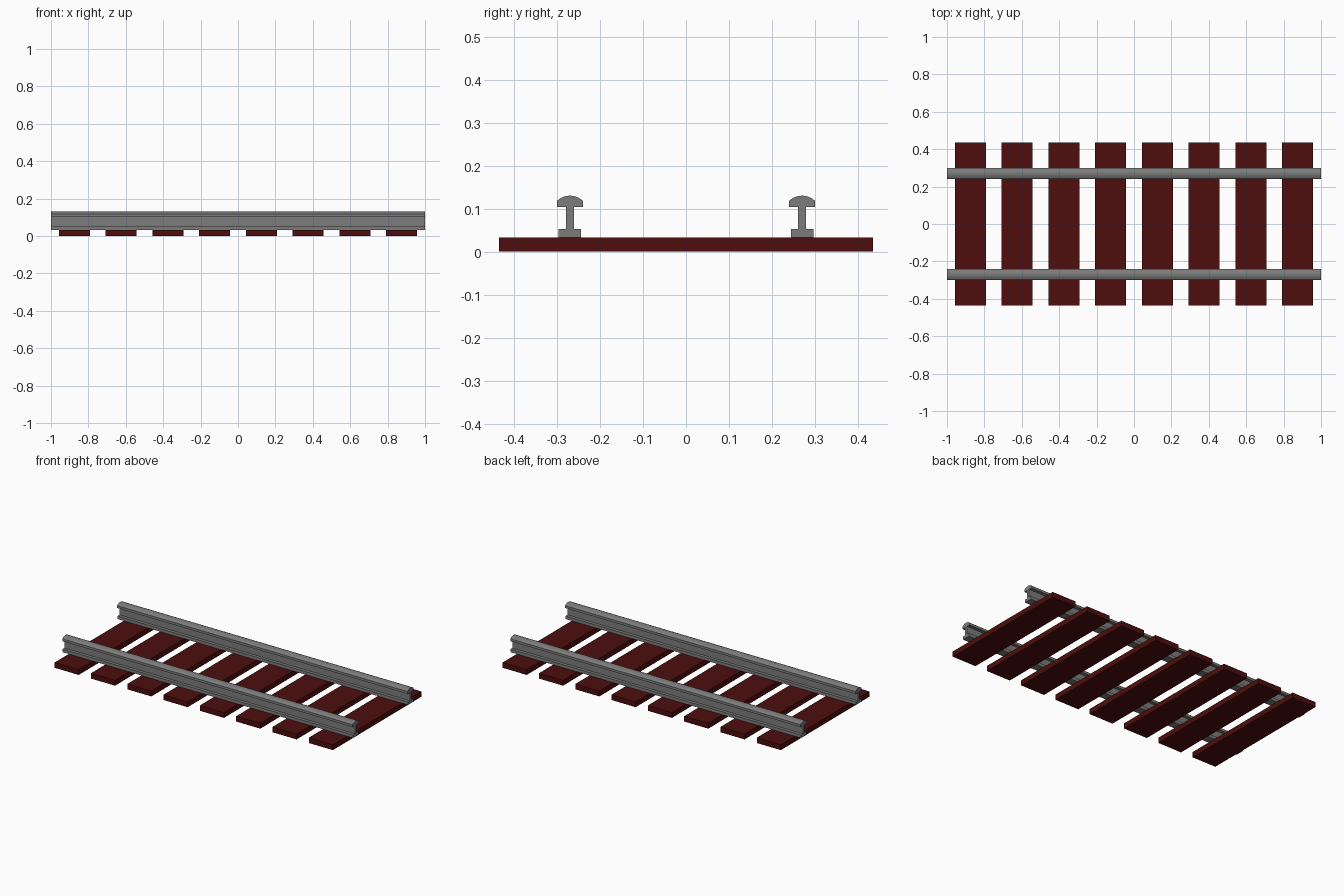
import bpy, bmesh, math

if "Cube" in bpy.data.objects:
    bpy.data.objects.remove(bpy.data.objects["Cube"])


def material(name, rgb):
    m = bpy.data.materials.new(name)
    m.diffuse_color = (*rgb, 1.0)
    m.use_nodes = True
    m.node_tree.nodes["Principled BSDF"].inputs["Base Color"].default_value = m.diffuse_color
    return m


steel = material("steel grey", (0.2, 0.2, 0.2))
wood = material("dark red wood", (0.075, 0.004, 0.004))


def extrude_profile(name, profile, length, mat):
    """Extrude a closed (y, z) profile along x, centred on x = 0."""
    bm = bmesh.new()
    face = bm.faces.new([bm.verts.new((-length / 2, y, z)) for y, z in profile])
    out = bmesh.ops.extrude_face_region(bm, geom=[face])
    verts = [v for v in out["geom"] if isinstance(v, bmesh.types.BMVert)]
    bmesh.ops.translate(bm, verts=verts, vec=(length, 0, 0))
    bmesh.ops.recalc_face_normals(bm, faces=bm.faces)
    mesh = bpy.data.meshes.new(name)
    bm.to_mesh(mesh)
    bm.free()
    mesh.materials.append(mat)
    obj = bpy.data.objects.new(name, mesh)
    bpy.context.collection.objects.link(obj)
    return obj


# Sleepers
SLEEPER_TOP = 0.033
sleeper_profile = [(-0.435, 0), (0.435, 0), (0.435, SLEEPER_TOP), (-0.435, SLEEPER_TOP)]
for i in range(8):
    sleeper = extrude_profile(f"sleeper_{i + 1}", sleeper_profile, 0.166, wood)
    sleeper.location.x = -0.875 + 0.25 * i

# Rails: foot, web and a crowned head, mirrored about the middle of the section
half = [(0.026, SLEEPER_TOP), (0.026, 0.052), (0.009, 0.053), (0.009, 0.103),
        (0.030, 0.103), (0.030, 0.118)]
# crown arc through the head corner and the rail top
rise, half_width = 0.012, 0.030
radius = (half_width ** 2 + rise ** 2) / (2 * rise)
sweep = math.asin(half_width / radius)
for k in range(1, 4):
    a = sweep * (1 - k / 4)
    half.append((radius * math.sin(a), 0.130 - radius * (1 - math.cos(a))))
rail_profile = half + [(0, 0.130)] + [(-y, z) for y, z in reversed(half)]

for side, y in (("front", -0.27), ("back", 0.27)):
    rail = extrude_profile(f"{side}_rail", rail_profile, 2.0, steel)
    rail.location.y = y
